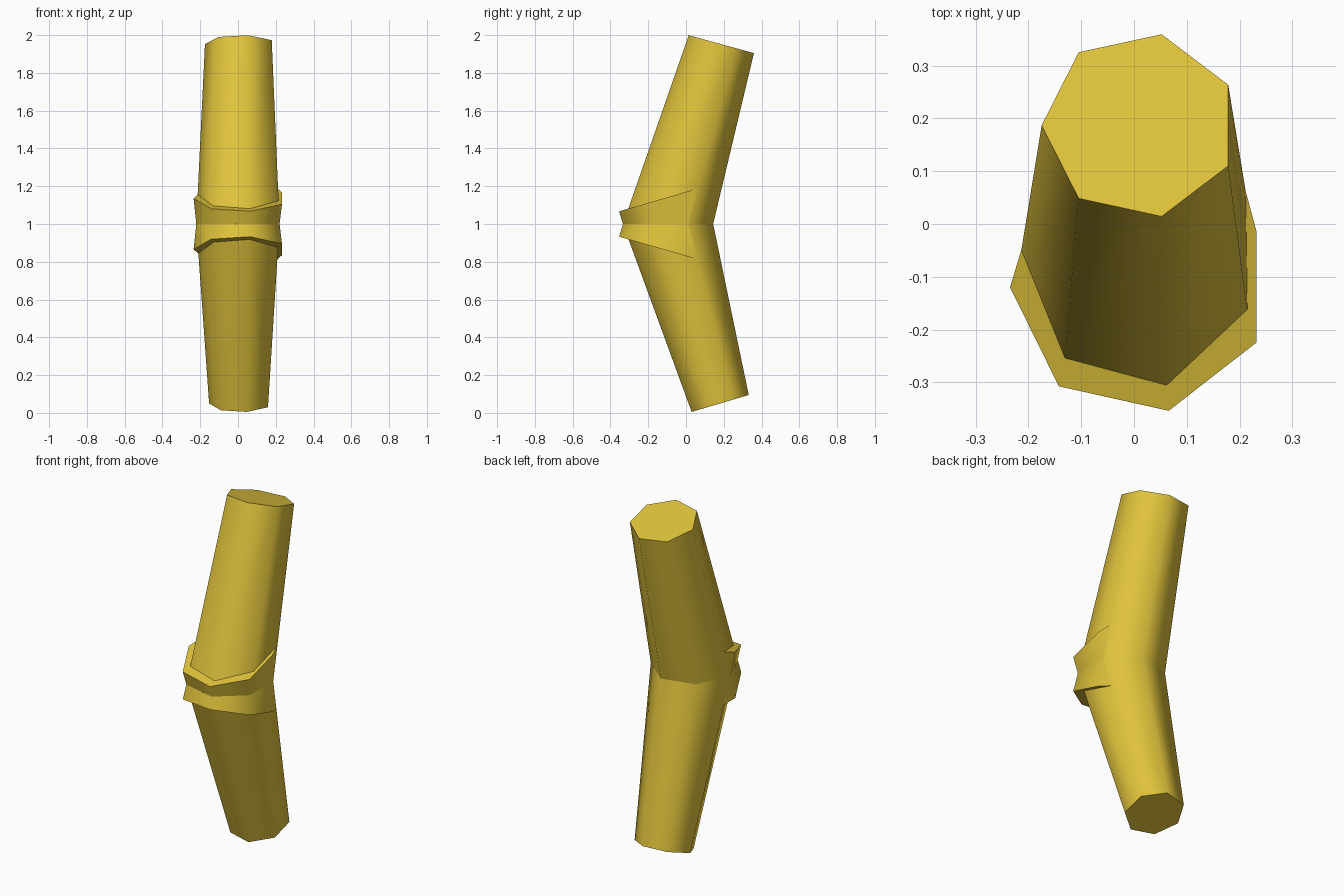
import bpy, bmesh, math
from mathutils import Vector

cube = bpy.data.objects.get("Cube")
if cube:
    bpy.data.objects.remove(cube)

SIDES = 7
OFFSET_X = 0.011

yellow = bpy.data.materials.new("golden yellow")
yellow.use_nodes = True
colour = (0.75, 0.55, 0.045, 1)
yellow.diffuse_color = colour
yellow.node_tree.nodes["Principled BSDF"].inputs["Base Color"].default_value = colour


def ring(rx, ry, y, z, slope, count=SIDES):
    """Seven-sided ring, starting at -x, tilted by slope along y."""
    points = []
    for k in range(count):
        a = math.pi + k * math.tau / SIDES
        dy = ry * math.sin(a)
        points.append(Vector((OFFSET_X + rx * math.cos(a), y + dy, z + slope * dy)))
    return points


def build(name, rings, closed, caps):
    """Skin the rings; caps lists loops of (ring, corner) to fill."""
    bm = bmesh.new()
    rows = [[bm.verts.new(p) for p in r] for r in rings]
    count = len(rows[0])
    for a, b in zip(rows, rows[1:]):
        for k in range(count if closed else count - 1):
            n = (k + 1) % count
            bm.faces.new((a[k], a[n], b[n], b[k]))
    for cap in caps:
        bm.faces.new([rows[i][k] for i, k in cap])
    bmesh.ops.recalc_face_normals(bm, faces=bm.faces)
    # Open parts: make the first wall face outward
    bm.faces.ensure_lookup_table()
    wall = bm.faces[0]
    centre = wall.calc_center_median()
    if wall.normal.dot(centre - Vector((OFFSET_X, -0.1, centre.z))) < 0:
        bmesh.ops.reverse_faces(bm, faces=bm.faces)
    mesh = bpy.data.meshes.new(name)
    bm.to_mesh(mesh)
    bm.free()
    mesh.materials.append(yellow)
    obj = bpy.data.objects.new(name, mesh)
    bpy.context.collection.objects.link(obj)
    bpy.ops.object.select_all(action='DESELECT')
    obj.select_set(True)
    bpy.context.view_layer.objects.active = obj
    bpy.ops.object.shade_smooth_by_angle(angle=math.radians(60))


knee = ring(0.232, 0.245, -0.095, 1.0, 0)
ends = {
    "upper": (1, ring(0.186, 0.177, 0.187, 1.952, -0.275)),
    "lower": (-1, ring(0.164, 0.155, 0.181, 0.05, 0.297)),
}

for part, (sign, end) in ends.items():
    # Tapered tube from the mitred knee to its capped end
    build(part + "_tube", [knee, end], True, [[(1, k) for k in range(SIDES)]])

    # Flared band around the front of the knee
    tilt = 0.29 * sign
    rim = ring(0.246, 0.24, -0.12, 1 + 0.135 * sign, tilt, 5)

    # Lip corners lie where the rim plane meets the tube edges
    lip = []
    for start, stop in zip(knee[:5], end[:5]):
        height = [p.z - rim[0].z - tilt * (p.y - rim[0].y) for p in (start, stop)]
        lip.append(start.lerp(stop, height[0] / (height[0] - height[1])))
    build(part + "_knee_band", [knee[:5], rim, lip], False,
          [[(i, 0) for i in range(3)], [(i, 4) for i in range(3)]])
